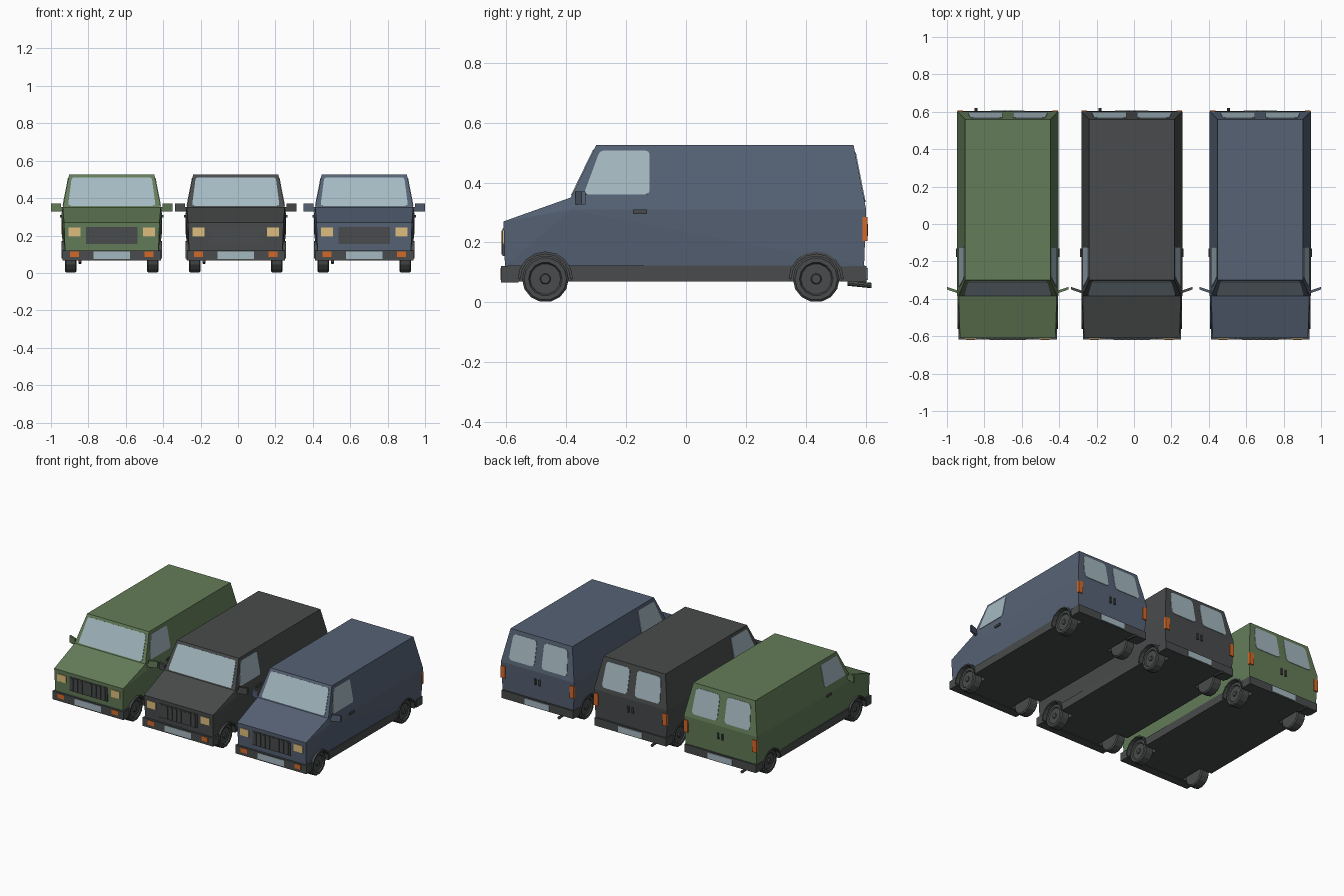
import bpy, bmesh, math
from mathutils import Vector

if "Cube" in bpy.data.objects:
    bpy.data.objects.remove(bpy.data.objects["Cube"])


def material(name, rgb):
    m = bpy.data.materials.new(name)
    m.diffuse_color = (*rgb, 1)
    m.use_nodes = True
    m.node_tree.nodes["Principled BSDF"].inputs["Base Color"].default_value = m.diffuse_color
    return m


GREEN = material("green paint", (.127, .205, .098))
BLACK = material("dark grey", (.066, .071, .072))
BLUE = material("blue paint", (.092, .122, .175))
GLASS = material("pale glass", (.376, .485, .533))
LAMP = material("headlight yellow", (.73, .515, .205))
ORANGE = material("signal orange", (.65, .14, .022))
SIDES = (-1, 1)
AXLES = (-.47, .435)
AXLE_Z = .078
cx = 0


def finish(name, bm, mat):
    bmesh.ops.recalc_face_normals(bm, faces=bm.faces)
    me = bpy.data.meshes.new(name)
    bm.to_mesh(me)
    bm.free()
    me.materials.append(mat)
    ob = bpy.data.objects.new(name, me)
    ob.location.x = cx
    bpy.context.collection.objects.link(ob)
    return ob


def box(bm, lo, hi):
    v = [bm.verts.new((x, y, z)) for x in (lo[0], hi[0])
         for y in (lo[1], hi[1]) for z in (lo[2], hi[2])]
    for f in ((0, 1, 3, 2), (4, 5, 7, 6), (0, 1, 5, 4),
              (2, 3, 7, 6), (0, 2, 6, 4), (1, 3, 7, 5)):
        bm.faces.new([v[i] for i in f])


def boxes(name, mat, *pairs, mirror=False):
    bm = bmesh.new()
    for lo, hi in pairs:
        box(bm, lo, hi)
        if mirror:
            box(bm, (-hi[0], lo[1], lo[2]), (-lo[0], hi[1], hi[2]))
    return finish(name, bm, mat)


def plate(name, mat, pts, r=.012, out=.003):
    """Thin rounded plate lying on a sloping body face."""
    pts = [Vector(p) for p in pts]
    ring = []
    for i, p in enumerate(pts):
        a = (pts[i - 1] - p).normalized()
        b = (pts[(i + 1) % len(pts)] - p).normalized()
        ring += [p + a * r, p + (a + b) * r * .3, p + b * r]
    n = (pts[1] - pts[0]).cross(pts[2] - pts[0]).normalized()
    if n.dot(sum(pts, Vector()) / len(pts) - Vector((0, 0, .3))) < 0:
        n = -n
    bm = bmesh.new()
    low = [bm.verts.new(p - n * .002) for p in ring]
    top = [bm.verts.new(p + n * out) for p in ring]
    bm.faces.new(low)
    bm.faces.new(top)
    for i in range(len(ring)):
        j = (i + 1) % len(ring)
        bm.faces.new((low[i], low[j], top[j], top[i]))
    return finish(name, bm, mat)


def lathe(bm, profile, s, y, z, n=14):
    """Spin (x, radius) points round a sideways axle."""
    rings = [[bm.verts.new((s * x, y + r * math.cos(2 * math.pi * k / n),
                            z + r * math.sin(2 * math.pi * k / n)))
              for k in range(n)] for x, r in profile]
    for a, b in zip(rings, rings[1:]):
        for k in range(n):
            j = (k + 1) % n
            bm.faces.new((a[k], a[j], b[j], b[k]))
    bm.faces.new(rings[0])
    bm.faces.new(rings[-1])


def body(paint):
    half = dict(A=(.25, -.605, .12), B=(.255, -.61, .27), C=(.262, -.385, .35),
                D=(.228, -.30, .525), E=(.228, .56, .525), F=(.27, .602, .31),
                G=(.262, .595, .12), H=(.27, -.385, .31))
    bm = bmesh.new()
    v = {(k, s): bm.verts.new((s * p[0], p[1], p[2]))
         for k, p in half.items() for s in SIDES}
    for a, b in ("AB", "BC", "CD", "DE", "EF", "FG", "GA"):
        bm.faces.new((v[a, -1], v[b, -1], v[b, 1], v[a, 1]))
    for s in SIDES:
        for f in ("CDEFH", "BCH", "ABH", "AHG", "HFG"):
            bm.faces.new([v[k, s] for k in f])
    return finish("van_body", bm, paint)


def cut_wells(obs):
    bm = bmesh.new()
    for s in SIDES:
        for y in AXLES:
            lathe(bm, [(.17, .086), (.32, .086)], s, y, AXLE_Z)
    cutter = finish("wheel_well_cutter", bm, BLACK)
    cutter.hide_render = True
    for ob in obs:
        if BLACK.name not in ob.data.materials:
            ob.data.materials.append(BLACK)
        m = ob.modifiers.new("wells", 'BOOLEAN')
        m.operation, m.solver, m.object = 'DIFFERENCE', 'EXACT', cutter
        m.material_mode = 'TRANSFER'
        bpy.context.view_layer.objects.active = ob
        bpy.ops.object.modifier_apply(modifier=m.name)
    bpy.data.objects.remove(cutter)


def wheel_arch(s, y):
    bm = bmesh.new()
    n, rows = 8, []
    for k in range(n + 1):
        a = math.pi * k / n
        rows.append([bm.verts.new((s * x, y + r * math.cos(a), AXLE_Z + r * math.sin(a)))
                     for x, r in ((.24, .083), (.268, .083), (.268, .092), (.24, .092))])
    for p, q in zip(rows, rows[1:]):
        for i in range(4):
            j = (i + 1) % 4
            bm.faces.new((p[i], p[j], q[j], q[i]))
    bm.faces.new(rows[0])
    bm.faces.new(rows[-1])
    finish("wheel_arch", bm, BLACK)


def mirror(s, paint):
    # swept-back housing on a short arm
    bm = bmesh.new()
    box(bm, (.272, -.372, .327), (.325, -.358, .37))
    box(bm, (.25, -.372, .327), (.274, -.36, .352))
    for w in bm.verts:
        w.co.y += max(0, w.co.x - .262) * .35
        w.co.x *= s
    finish("door_mirror", bm, paint)


def van(paint):
    shell = body(paint)
    chassis = boxes("chassis_and_sills", BLACK, ((-.26, -.595, .07), (.26, .598, .123)))
    cut_wells([shell, chassis])

    # bumpers, plates and lamps
    boxes("front_bumper", BLACK, ((-.262, -.618, .066), (.262, -.56, .121)))
    boxes("rear_bumper", BLACK, ((-.264, .54, .068), (.264, .603, .121)))
    boxes("front_plate", GLASS, ((-.098, -.62, .074), (.098, -.612, .114)))
    boxes("rear_plate", GLASS, ((-.09, .598, .074), (.09, .608, .114)))
    boxes("indicators", ORANGE, ((.175, -.62, .085), (.222, -.612, .115)), mirror=True)
    boxes("headlights", LAMP, ((.166, -.614, .195), (.231, -.6, .243)), mirror=True)
    boxes("tail_lights", ORANGE, ((.238, .59, .205), (.269, .606, .285)), mirror=True)

    # grille with upright slats
    slats = [((x - .008, -.617, .16), (x + .008, -.61, .24))
             for x in [-.119 + .034 * i for i in range(8)]]
    boxes("grille", BLACK, ((-.139, -.613, .154), (.139, -.6, .246)), *slats)

    # windows follow the slopes of the body
    def front(x, z):
        return (x, -.385 + .085 * (z - .35) / .175, z)

    def rear(x, z):
        return (x, .56 + .042 * (.525 - z) / .215, z)

    plate("windscreen", GLASS, [front(-.234, .357), front(.234, .357),
                                front(.214, .509), front(-.214, .509)])
    for s in SIDES:
        plate("side_window", GLASS,
              [(s * (.27 - .195 * (z - .31)), y, z) for y, z in
               ((-.342, .36), (-.288, .506), (-.122, .506), (-.122, .36))])
        plate("rear_window", GLASS, [rear(s * .027, .335), rear(s * .215, .335),
                                     rear(s * .2, .5), rear(s * .027, .5)], r=.02)
        mirror(s, paint)
        for y in AXLES:
            wheel_arch(s, y)
            bm = bmesh.new()
            lathe(bm, [(.188, .07), (.194, .078), (.244, .078), (.25, .071), (.25, .056),
                       (.242, .051), (.242, .018), (.249, .015)], s, y, AXLE_Z)
            finish("wheel", bm, BLACK)

    # door handles
    boxes("side_door_handles", BLACK, ((.26, -.177, .295), (.277, -.13, .31)), mirror=True)
    boxes("rear_door_handles", BLACK, ((.01, .59, .222), (.022, .608, .262)), mirror=True)

    # exhaust pipe under the tail
    bm = bmesh.new()
    lathe(bm, [(-.04, .009), (.04, .009)], 1, 0, 0, 8)
    for w in bm.verts:
        x, y, z = w.co
        w.co = (-.17 + y, .58 + x, .06 - x * .1 + z)
    finish("exhaust_pipe", bm, BLACK)


for cx, paint in ((-.675, GREEN), (-.012, BLACK), (.675, BLUE)):
    van(paint)
